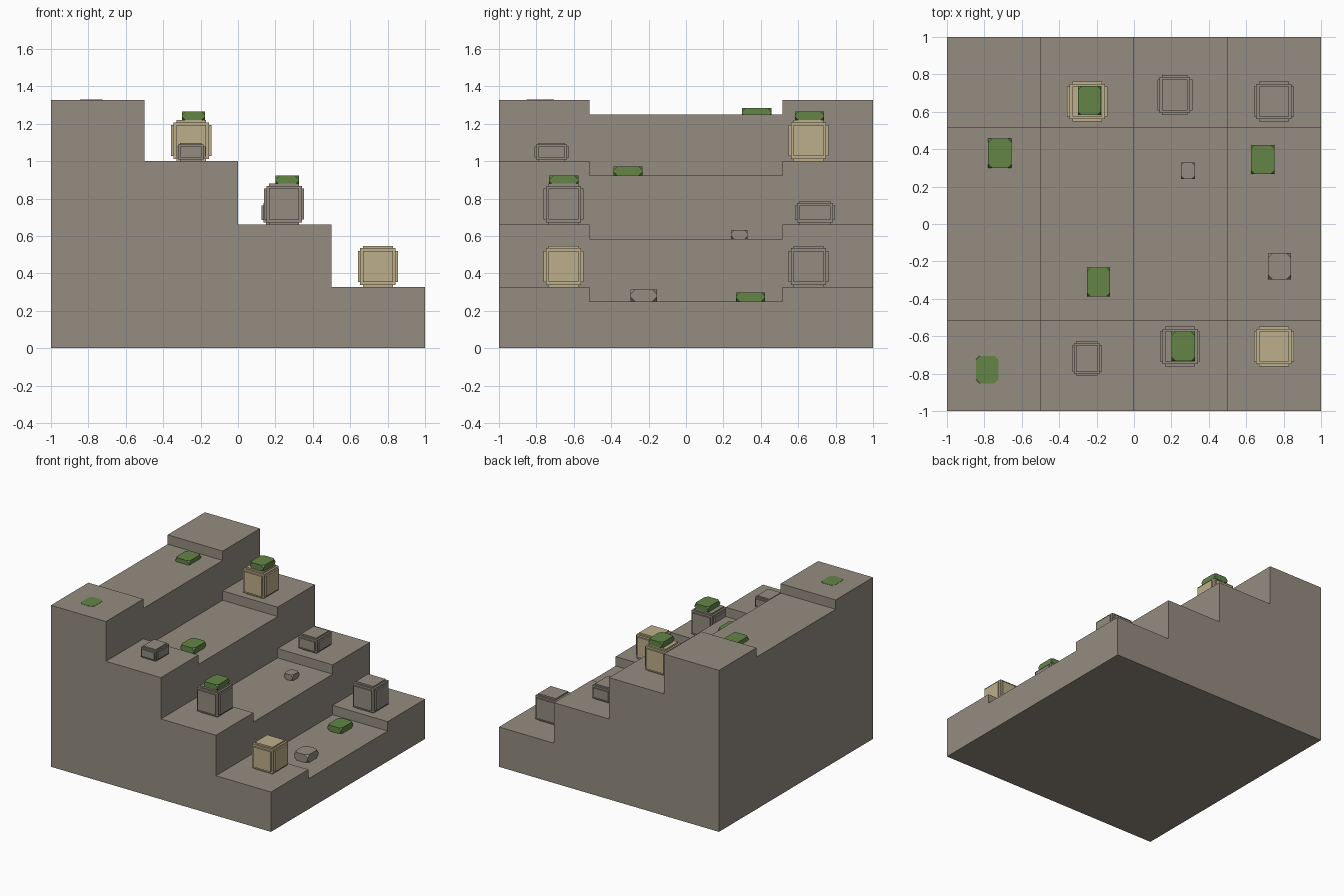
import bpy, bmesh
from mathutils import Matrix

cube = bpy.data.objects.get("Cube")
if cube:
    bpy.data.objects.remove(cube, do_unlink=True)


def material(name, rgb):
    m = bpy.data.materials.new(name)
    m.diffuse_color = (*rgb, 1)
    m.use_nodes = True
    m.node_tree.nodes["Principled BSDF"].inputs["Base Color"].default_value = (*rgb, 1)
    return m


STONE = material("grey brown stone", (0.296, 0.262, 0.216))
SAND = material("pale sandstone", (0.515, 0.429, 0.262))
MOSS = material("moss green", (0.125, 0.235, 0.062))


def finish(bm, name, mat):
    bmesh.ops.recalc_face_normals(bm, faces=bm.faces)
    mesh = bpy.data.meshes.new(name)
    bm.to_mesh(mesh)
    bm.free()
    mesh.materials.append(mat)
    obj = bpy.data.objects.new(name, mesh)
    bpy.context.collection.objects.link(obj)
    return obj


def add_box(bm, centre, size):
    mat = Matrix.Translation(centre) @ Matrix.Diagonal((*size, 1))
    return bmesh.ops.create_cube(bm, size=1, matrix=mat)["verts"]


def stair_band(name, y0, y1, heights):
    """Extrude a stepped profile, falling towards +x, from y0 to y1."""
    profile = [(-1, 0)]
    for i, h in enumerate(heights):
        profile += [(-1 + i * 0.5, h), (-0.5 + i * 0.5, h)]
    profile.append((1, 0))
    bm = bmesh.new()
    face = bm.faces.new([bm.verts.new((x, y0, z)) for x, z in profile])
    ext = bmesh.ops.extrude_face_region(bm, geom=[face])["geom"]
    verts = [v for v in ext if isinstance(v, bmesh.types.BMVert)]
    bmesh.ops.translate(bm, verts=verts, vec=(0, y1 - y0, 0))
    finish(bm, name, STONE)


def stepped_block(name, x, y, base, size, mat, inset=0.027):
    """Core box with a raised plate on every side."""
    bm = bmesh.new()
    centre = (x, y, base + size[2] / 2)
    add_box(bm, centre, [s - inset * 0.9 for s in size])
    for axis in range(3):
        add_box(bm, centre, [s if i == axis else s - 2 * inset
                             for i, s in enumerate(size)])
    finish(bm, name, mat)


def chipped_slab(name, x, y, base, size, mat, cut=0.021):
    """Box with its eight corners cut off."""
    bm = bmesh.new()
    verts = add_box(bm, (x, y, base + size[2] / 2), size)
    bmesh.ops.bevel(bm, geom=verts, offset=cut, segments=1, affect='VERTICES')
    finish(bm, name, mat)


# Staircase: raised side bands and a sunken middle tread
HIGH = [1.327, 1.0, 0.66, 0.327]
LOW = [h - 0.077 for h in HIGH]
stair_band("front_stair_band", -1, -0.515, HIGH)
stair_band("middle_stair_band", -0.515, 0.515, LOW)
stair_band("back_stair_band", 0.515, 1, HIGH)

# Large blocks standing on the side bands
BLOCK = (0.214, 0.214, 0.22)
stepped_block("front_sand_block", 0.748, -0.655, HIGH[3], BLOCK, SAND)
stepped_block("front_stone_block", 0.247, -0.655, HIGH[2], BLOCK, STONE)
stepped_block("back_sand_block", -0.25, 0.655, HIGH[1], BLOCK, SAND)
stepped_block("back_stone_block", 0.748, 0.655, HIGH[3], BLOCK, STONE)

# Low blocks
stepped_block("front_low_block", -0.252, -0.718, HIGH[1], (0.155, 0.184, 0.098), STONE, 0.02)
stepped_block("back_low_block", 0.218, 0.69, HIGH[2], (0.187, 0.214, 0.127), STONE, 0.025)

# Loose stones on the middle tread
chipped_slab("small_stone", 0.288, 0.285, LOW[2], (0.076, 0.09, 0.048), STONE, 0.018)
chipped_slab("flat_stone", 0.778, -0.226, LOW[3], (0.125, 0.14, 0.065), STONE, 0.025)

# Moss clumps
CLUMP = (0.125, 0.157, 0.048)
for name, x, y, base in [
    ("top_moss", -0.717, 0.378, LOW[0] - 0.014),
    ("second_moss", -0.19, -0.31, LOW[1]),
    ("bottom_moss", 0.688, 0.345, LOW[3]),
    ("stone_block_moss", 0.264, -0.654, HIGH[2] + 0.214),
    ("sand_block_moss", -0.238, 0.66, HIGH[1] + 0.218),
]:
    chipped_slab(name, x, y, base, CLUMP, MOSS)

# Moss patch almost flush with the top landing
chipped_slab("sunken_moss", -0.785, -0.778, HIGH[0] - 0.046, (0.122, 0.147, 0.048), MOSS, 0.023)
